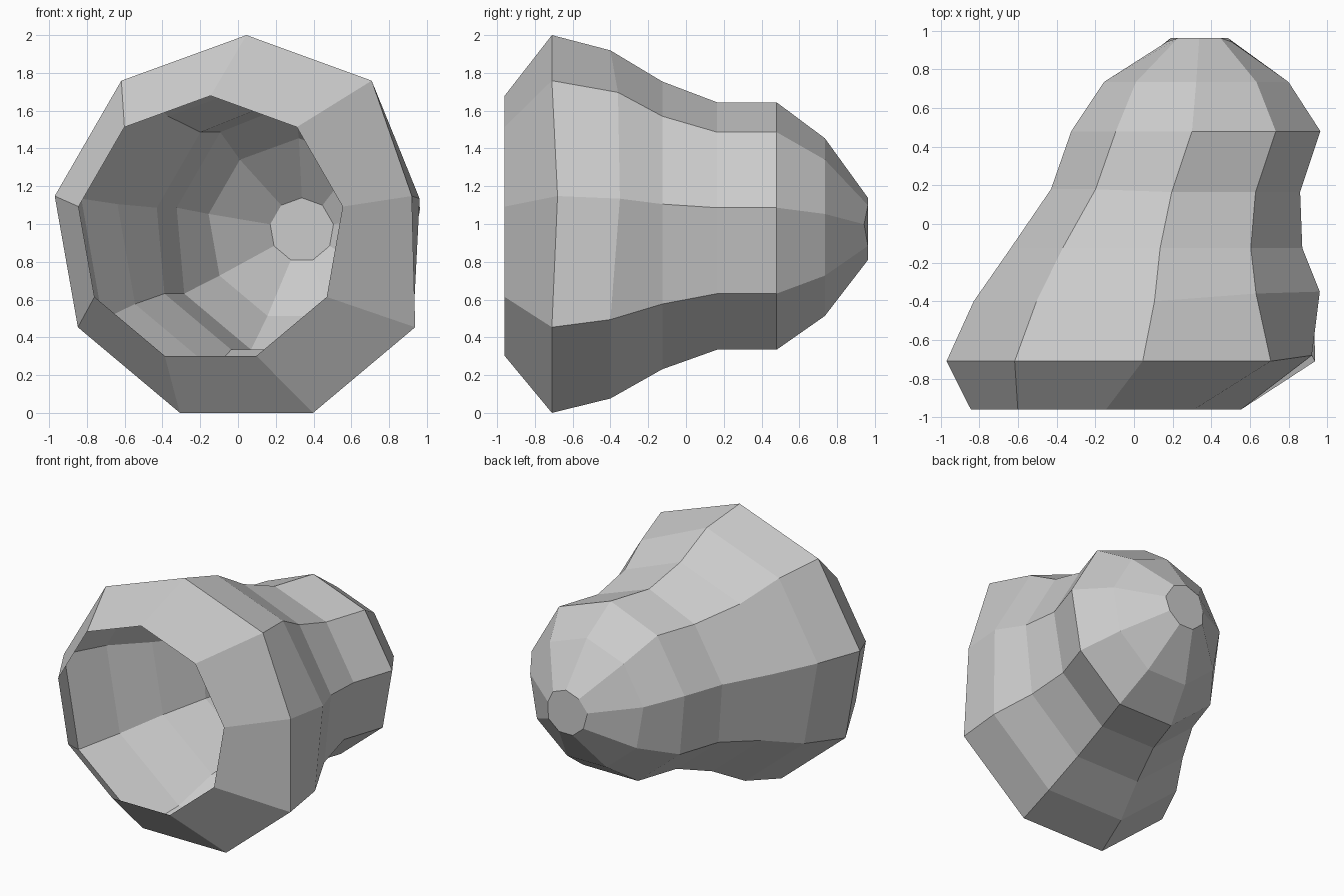
import bpy, bmesh, math

cube = bpy.data.objects.get("Cube")
if cube:
    bpy.data.objects.remove(cube, do_unlink=True)

SIDES = 9
AXIS_Z = 0.969

# One plain grey for the whole shell
grey = bpy.data.materials.new("plain grey")
grey.use_nodes = True
colour = (0.6, 0.6, 0.6, 1)
grey.diffuse_color = colour
grey.node_tree.nodes["Principled BSDF"].inputs["Base Color"].default_value = colour

# Nine-sided rings from the open mouth to the closed tip: (centre x, y, radius)
rings = [
    (-0.145, -0.96, 0.71),
    (0.045, -0.71, 1.031),
    (0.106, -0.40, 0.95),
    (0.135, -0.125, 0.785),
    (0.195, 0.165, 0.675),
    (0.30, 0.48, 0.675),
    (0.322, 0.735, 0.485),
    (0.338, 0.963, 0.17),
]

# Hand-pulled corners: (ring, corner) -> (x shift, y shift)
dents = {
    (1, 2): (-0.14, 0.03),
    (2, 1): (-0.085, 0.04),
    (2, 2): (-0.08, 0.05),
    (3, 1): (-0.035, 0),
    (3, 2): (-0.037, 0),
    (4, 7): (0.04, 0.015),
    (4, 8): (0.04, 0.015),
    (5, 7): (0.04, 0),
    (5, 8): (0.04, 0),
    (7, 2): (0, -0.02),
    (7, 7): (0, -0.02),
}

bm = bmesh.new()
loops = []
for r, (cx, y, radius) in enumerate(rings):
    loop = []
    for k in range(SIDES):
        a = math.tau * k / SIDES
        dx, dy = dents.get((r, k), (0, 0))
        loop.append(bm.verts.new((cx + radius * math.sin(a) + dx, y + dy,
                                  AXIS_Z + radius * math.cos(a))))
    loops.append(loop)

# Walls between rings, then the small end cap; the mouth stays open
for front, back in zip(loops, loops[1:]):
    for k in range(SIDES):
        n = (k + 1) % SIDES
        bm.faces.new((front[k], front[n], back[n], back[k]))
bm.faces.new(loops[-1])

bm.normal_update()
# Turn the walls outward
if sum(f.normal.dot(f.calc_center_median() - loops[4][0].co.lerp(loops[4][4].co, 0.5))
       for f in bm.faces) < 0:
    bmesh.ops.reverse_faces(bm, faces=bm.faces[:])
mesh = bpy.data.meshes.new("hollow_shell")
bm.to_mesh(mesh)
bm.free()
mesh.materials.append(grey)
shell = bpy.data.objects.new("hollow_shell", mesh)
bpy.context.collection.objects.link(shell)
